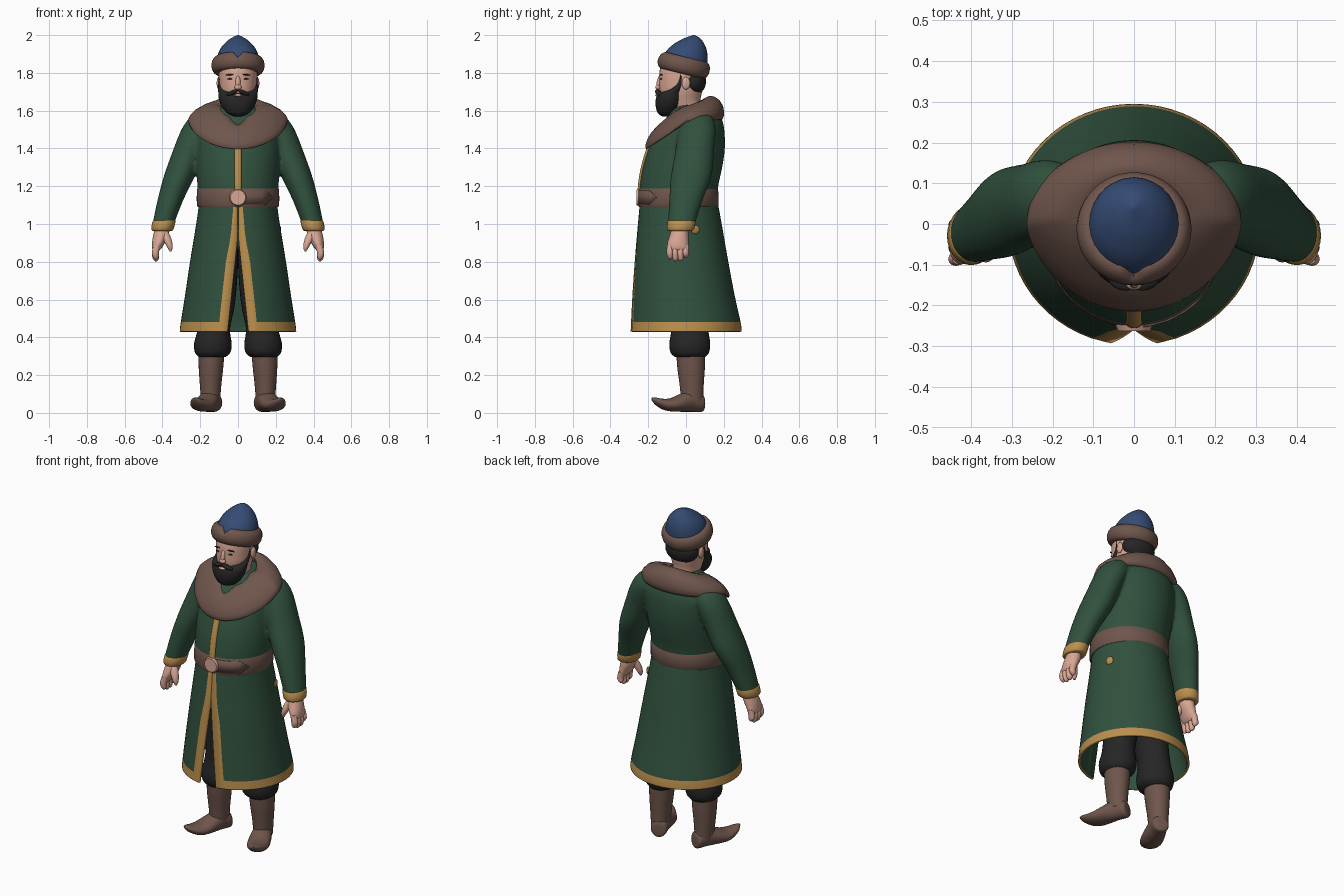
import bpy, bmesh
from math import sin, cos, pi, asin, radians
from mathutils import Matrix, Euler, Vector

if "Cube" in bpy.data.objects:
    bpy.data.objects.remove(bpy.data.objects["Cube"], do_unlink=True)


def material(name, r, g, b):
    mat = bpy.data.materials.new(name)
    mat.use_nodes = True
    colour = [(c / 255) ** 2.2 for c in (r, g, b)] + [1]
    mat.diffuse_color = colour
    mat.node_tree.nodes["Principled BSDF"].inputs["Base Color"].default_value = colour
    return mat


GREEN = material("coat green", 52, 82, 64)
GOLD = material("trim gold", 186, 142, 78)
BROWN = material("fur and leather brown", 110, 86, 77)
BLUE = material("hat blue", 56, 77, 116)
SKIN = material("skin", 216, 166, 147)
BLACK = material("hair and trouser black", 42, 42, 42)


def finish(name, bm, mats, mirror=False, recalc=True, angle=50):
    """Turn a bmesh into a smooth shaded object, optionally mirrored across x."""
    if recalc:
        bmesh.ops.recalc_face_normals(bm, faces=bm.faces)
    mesh = bpy.data.meshes.new(name)
    bm.to_mesh(mesh)
    bm.free()
    for mat in mats:
        mesh.materials.append(mat)
    obj = bpy.data.objects.new(name, mesh)
    bpy.context.scene.collection.objects.link(obj)
    bpy.ops.object.select_all(action='DESELECT')
    obj.select_set(True)
    bpy.context.view_layer.objects.active = obj
    bpy.ops.object.shade_smooth_by_angle(angle=radians(angle))
    if mirror:
        mod = obj.modifiers.new("mirror", 'MIRROR')
        mod.use_mirror_merge = False
    return obj


def spline(rows, steps=4):
    """Smoothly interpolate rows of numbers, passing through each row."""
    out = []
    for i in range(len(rows) - 1):
        a, b, c, d = (rows[max(0, min(len(rows) - 1, i + k))] for k in (-1, 0, 1, 2))
        for s in range(steps):
            t = s / steps
            out.append([q + .5 * t * (r - p + t * (2 * p - 5 * q + 4 * r - e
                        + t * (3 * (q - r) + e - p))) for p, q, r, e in zip(a, b, c, d)])
    return out + [list(rows[-1])]


def skin_rings(bm, rings, closed=True, loop=False):
    """Bridge rings of points with quads."""
    vs = [[bm.verts.new(p) for p in ring] for ring in rings]
    n = len(vs[0])
    for i in range(len(vs) if loop else len(vs) - 1):
        a, b = vs[i], vs[(i + 1) % len(vs)]
        for j in range(n if closed else n - 1):
            k = (j + 1) % n
            bm.faces.new((a[j], b[j], b[k], a[k]))
    return vs


def add_loft(bm, rows, sides=28, steps=4, side=1):
    """Capped elliptic rings: height, centre x, centre y, radius x, radius y."""
    rings = [[(side * cx + rx * sin(2 * pi * j / sides), cy - ry * cos(2 * pi * j / sides), z)
              for j in range(sides)] for z, cx, cy, rx, ry in spline(rows, steps)]
    vs = skin_rings(bm, rings)
    bm.faces.new(vs[0])
    bm.faces.new(vs[-1])


def loft(name, rows, mat, mirror=False, sides=28, steps=4, matrix=Matrix()):
    bm = bmesh.new()
    add_loft(bm, rows, sides, steps)
    bm.transform(matrix)
    return finish(name, bm, [mat], mirror)


def centred(rows):
    """Rows of height, half width, front y, back y as loft rows."""
    return [(z, 0, (f + b) / 2, w, (b - f) / 2) for z, w, f, b in rows]


def body(name, rows, mat, **kw):
    return loft(name, centred(rows), mat, **kw)


def ball(name, pos, size, mat, mirror=False, rot=(0, 0, 0)):
    bm = bmesh.new()
    m = Matrix.LocRotScale(Vector(pos), Euler([radians(a) for a in rot]), Vector(size))
    bmesh.ops.create_uvsphere(bm, u_segments=24, v_segments=14, radius=1, matrix=m)
    return finish(name, bm, [mat], mirror)


# Coat upper body with sleeves blended in
bm = bmesh.new()
add_loft(bm, centred([(1.63, .08, -.06, .12), (1.6, .135, -.085, .16), (1.56, .19, -.105, .188),
                      (1.5, .225, -.15, .203), (1.4, .224, -.198, .206), (1.3, .221, -.229, .192),
                      (1.2, .215, -.245, .171), (1.1, .208, -.247, .162)]), sides=40)
for side in (1, -1):
    add_loft(bm, [(1.59, .165, .07, .03, .04), (1.565, .185, .065, .068, .075),
                  (1.5, .213, .06, .087, .098), (1.38, .262, .045, .086, .103),
                  (1.25, .312, .027, .082, .108), (1.12, .36, -.002, .068, .088),
                  (.985, .4, -.026, .056, .07)], side=side)
coat = finish("coat_torso", bm, [GREEN])
blend = coat.modifiers.new("blend", 'REMESH')
blend.mode = 'VOXEL'
blend.voxel_size = .009
blend.use_smooth_shade = True
relax = coat.modifiers.new("relax", 'SMOOTH')
relax.factor = .5
relax.iterations = 12
loft("chest_trim", [(1.43, 0, -.184, .019, .014), (1.4, 0, -.196, .019, .014),
                    (1.3, 0, -.227, .019, .012), (1.2, 0, -.243, .019, .012),
                    (1.12, 0, -.245, .019, .01)], GOLD, sides=12)

# Open coat skirt with golden slit edges and hem
HEM = .48
skirt_rows = spline([(1.15, .205, -.24, .16), (1.05, .214, -.25, .18), (.8, .254, -.272, .224),
                     (.62, .281, -.286, .258), (HEM, .303, -.295, .289), (.43, .309, -.298, .295)], 5)
rings = []
for z, w, f, b in skirt_rows:
    gap = .002 + .055 * max(0, (.93 - z) / .5)
    inner = asin(gap / w)
    outer = asin((gap + .018 + .03 * min(1, (1.15 - z) / .35)) / w)
    angles = [outer + (2 * pi - 2 * outer) * j / 56 for j in range(57)]
    angles = [inner] + angles + [2 * pi - inner]
    rings.append([(w * sin(a), (f + b) / 2 - (b - f) / 2 * cos(a), z) for a in angles])
bm = bmesh.new()
skin_rings(bm, rings, closed=False)
columns = len(rings[0]) - 1
for i, face in enumerate(bm.faces):
    edge = i % columns in (0, columns - 1)
    face.material_index = 0 if edge or face.calc_center_median().z < HEM else 1
skirt = finish("coat_skirt", bm, [GOLD, GREEN], recalc=False)
solid = skirt.modifiers.new("cloth thickness", 'SOLIDIFY')
solid.thickness = .014
solid.offset = -1
solid.material_offset = 1
ball("hip_spot", (.216, .05, .97), (.008, .023, .023), GOLD, rot=(0, 8, 20))

# Belt, pointed belt end and round buckle
body("belt", [(1.188, .208, -.24, .16), (1.182, .217, -.249, .17),
              (1.1, .218, -.253, .173), (1.092, .208, -.245, .16)], BROWN, sides=48, steps=2)
bm = bmesh.new()
strip = []
for a, h in ((0, .037), (.2, .037), (.4, .037), (.6, .037), (.75, .037), (.98, .002)):
    strip.append([(.222 * sin(a), -.04 - .215 * cos(a), 1.141 + h * k) for k in (1, -1)])
skin_rings(bm, strip, closed=False)
end = finish("belt_end", bm, [BROWN])
end.modifiers.new("thickness", 'SOLIDIFY').thickness = .008
bm = bmesh.new()
bmesh.ops.create_cone(bm, cap_ends=True, segments=28, radius1=.046, radius2=.04, depth=.016,
                      matrix=Matrix.Translation((0, -.255, 1.14)) @ Matrix.Rotation(pi / 2, 4, 'X'))
finish("belt_buckle", bm, [SKIN], angle=30)

# Cuffs and hands
loft("cuff", [(1.018, .39, -.022, .056, .07), (1.012, .392, -.023, .061, .074),
              (.972, .4, -.029, .059, .072), (.964, .401, -.03, .05, .06)],
     GOLD, mirror=True, steps=2)
loft("palm", [(.985, .4, -.03, .038, .042), (.94, .408, -.036, .041, .05),
              (.9, .421, -.042, .034, .056), (.87, .43, -.042, .024, .055),
              (.855, .433, -.042, .01, .045)], SKIN, mirror=True)
for i in range(4):
    y, tip = -.084 + .028 * i, (.812, .802, .803, .82)[i]
    loft("finger_%d" % (i + 1), [(.89, .428, y, .018, .016), (.85, .437, y - .002, .019, .017),
                                 (tip + .012, .435, y, .015, .014), (tip, .433, y, .004, .004)],
         SKIN, mirror=True, sides=12)
loft("thumb", [(.965, .392, -.05, .02, .02), (.92, .375, -.068, .023, .022),
               (.88, .361, -.077, .016, .017), (.855, .357, -.08, .005, .005)],
     SKIN, mirror=True, sides=14)

# Fur collar: a rounded band swept round the neck, its lapels meeting in a point
rings = []
for j in range(72):
    a = 2 * pi * j / 72
    c = cos(a)
    front, back = max(0, c), max(0, -c)
    inner = Vector((.095 * sin(a) * (1 - .4 * front), .03 - .165 * front + .09 * back,
                    1.628 - .1 * front ** 1.8 + .05 * back))
    outer = Vector((.262 * sin(a), -.212 * front ** 1.25 + .194 * back,
                    1.545 - .147 * front ** 1.2 + .012 * back))
    push = Vector((.4 * sin(a), -.6 * c, .8 - .3 * front)) * (1 - .35 * front)
    rings.append([inner.lerp(outer, t) + push * h for t, h in
                  ((0, -.02), (.02, .004), (.2, .026), (.45, .04), (.7, .04), (.88, .028),
                   (.98, .012), (1, -.004), (.9, -.022), (.5, -.02))])
bm = bmesh.new()
skin_rings(bm, rings, loop=True)
finish("fur_collar", bm, [BROWN], angle=80)

# Head and face
body("head", [(1.9, .09, -.11, .08), (1.82, .1, -.138, .095), (1.76, .1, -.142, .094),
              (1.7, .094, -.14, .085), (1.65, .08, -.12, .075), (1.6, .068, -.08, .08),
              (1.54, .075, -.07, .09)], SKIN)
ball("nose_bridge", (0, -.141, 1.752), (.013, .014, .038), SKIN, rot=(-12, 0, 0))
ball("nose_tip", (0, -.148, 1.724), (.019, .014, .014), SKIN)
ball("ear", (.102, .0, 1.745), (.011, .022, .033), SKIN, mirror=True)
ball("eye", (.04, -.131, 1.768), (.016, .006, .004), BLACK, mirror=True)
ball("eyebrow", (.044, -.131, 1.79), (.023, .006, .004), BLACK, mirror=True, rot=(0, 6, 14))
body("beard", [(1.8, .101, -.045, -.008), (1.75, .104, -.06, -.004), (1.715, .105, -.1, -.003),
               (1.69, .104, -.145, -.004), (1.66, .101, -.16, -.008), (1.62, .085, -.16, -.025),
               (1.585, .055, -.148, -.06), (1.57, .02, -.125, -.085)], BLACK)
ball("moustache", (.031, -.145, 1.695), (.034, .017, .011), BLACK, mirror=True, rot=(0, 24, 18))
ball("lower_lip", (0, -.152, 1.681), (.021, .011, .007), SKIN)
ball("hair", (0, .038, 1.755), (.101, .068, .075), BLACK)

# Hat: pointed crown and tilted fur brim with a notch in front
body("hat_crown", [(1.82, .11, -.11, .112), (1.88, .11, -.122, .115), (1.93, .092, -.092, .107),
                   (1.97, .056, -.038, .087), (1.99, .025, .008, .066),
                   (2, .004, .036, .045)], BLUE)
rings = []
for j in range(64):
    a = 2 * pi * j / 64
    off = min(a, 2 * pi - a)
    notch = .032 * max(0, 1 - off / .22)
    ring = []
    for k in range(14):
        t = 2 * pi * k / 14
        r = .111 + .03 * cos(t)
        h = .046 * sin(t) - notch * max(0, sin(t))
        ring.append((r * sin(a), -r * cos(a), h))
    rings.append(ring)
bm = bmesh.new()
skin_rings(bm, rings, loop=True)
bm.transform(Matrix.Translation((0, -.012, 1.84)) @ Matrix.Rotation(radians(-14), 4, 'X'))
finish("hat_brim", bm, [BROWN], angle=80)

# Trousers and boots
loft("trouser_leg", [(1.02, .1, -.02, .09, .11), (.8, .1, 0, .1, .11), (.58, .108, .015, .092, .1),
                     (.45, .127, .02, .085, .097), (.37, .133, .02, .099, .108),
                     (.32, .134, .02, .094, .102), (.295, .137, .022, .07, .08)], BLACK, mirror=True)
loft("boot_shaft", [(.34, .14, .025, .07, .078), (.24, .143, .027, .065, .073),
                    (.15, .145, .03, .057, .064), (.06, .145, .033, .05, .058)],
     BROWN, mirror=True)
turn = (Matrix.Translation((.145, .03, 0)) @ Matrix.Rotation(radians(22), 4, 'Z')
        @ Matrix.Rotation(pi / 2, 4, 'X'))
loft("boot_foot", [(-.066, 0, .045, .02, .028), (-.056, 0, .054, .044, .048),
                   (0, 0, .066, .051, .06), (.06, 0, .054, .06, .048),
                   (.12, 0, .043, .061, .035), (.165, 0, .047, .049, .028),
                   (.205, 0, .062, .03, .019), (.228, 0, .074, .006, .006)],
     BROWN, mirror=True, matrix=turn)
